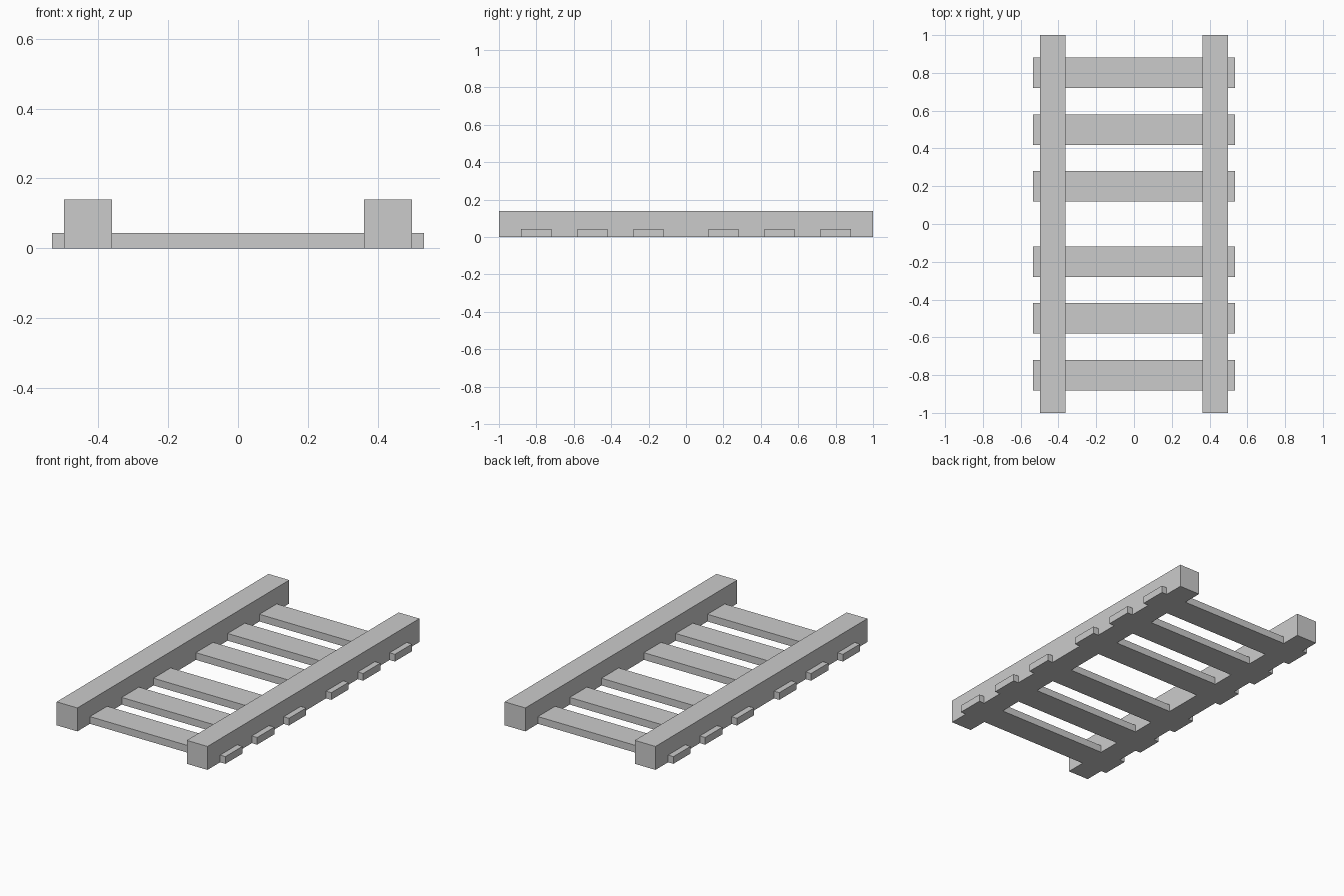
import bpy

if "Cube" in bpy.data.objects:
    bpy.data.objects.remove(bpy.data.objects["Cube"])


def box(name, center, size):
    bpy.ops.mesh.primitive_cube_add(size=1, location=center)
    obj = bpy.context.object
    obj.name = name
    obj.scale = size
    bpy.ops.object.transform_apply(location=False, rotation=False, scale=True)
    return obj


RAIL_H, SLAT_H = 0.14, 0.043

# Two long side rails
for side, label in ((-1, "left"), (1, "right")):
    box(f"{label}_rail", (side * 0.43, 0, RAIL_H / 2), (0.137, 2.0, RAIL_H))

# Six cross slats passing through the rails, in two mirrored groups of three
for i, y in enumerate((-0.8, -0.5, -0.2, 0.2, 0.5, 0.8), 1):
    box(f"cross_slat_{i}", (0, y, SLAT_H / 2), (1.067, 0.162, SLAT_H))
